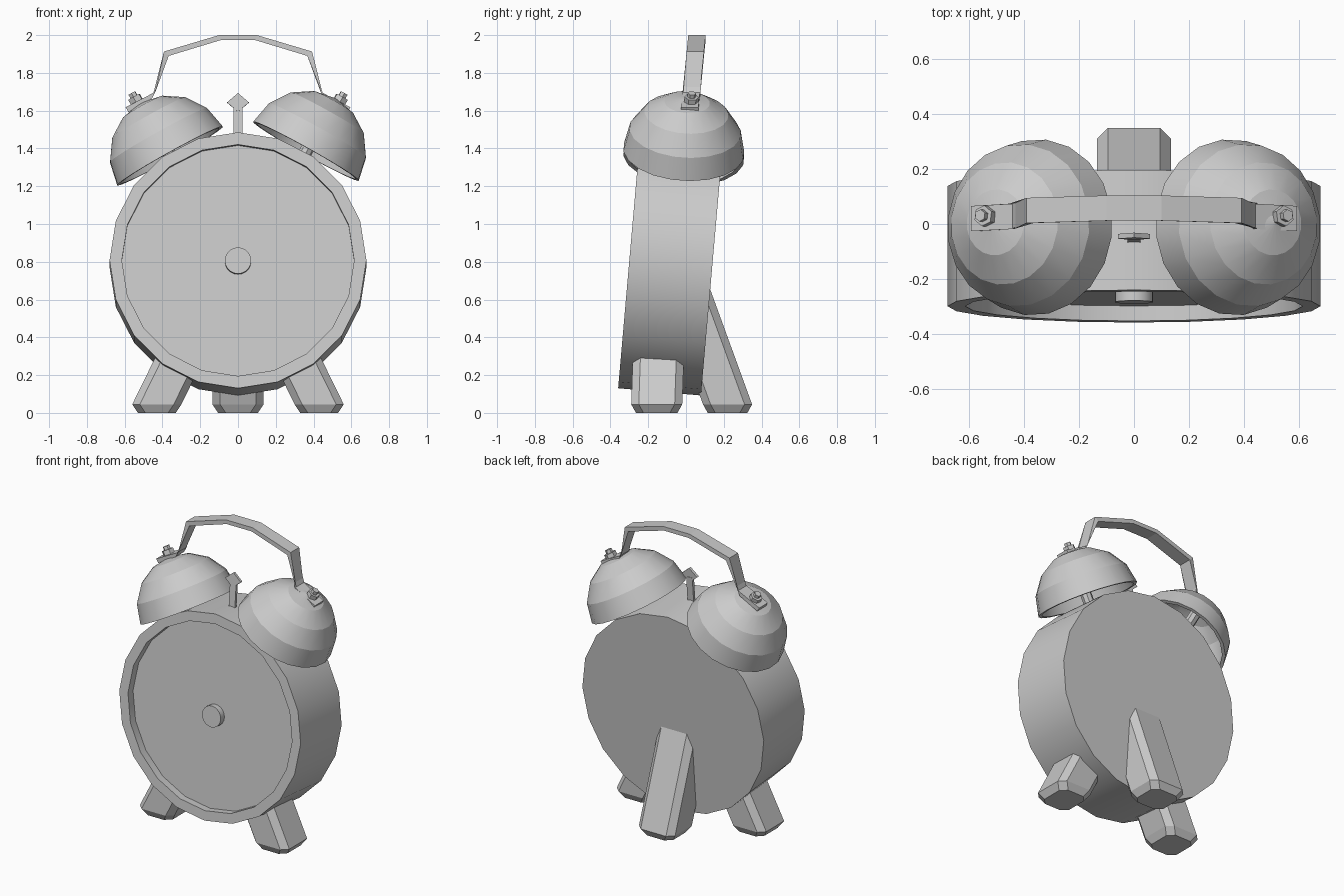
import bpy, bmesh, math
from mathutils import Vector, Matrix

if "Cube" in bpy.data.objects:
    bpy.data.objects.remove(bpy.data.objects["Cube"])

TILT = math.radians(5)
UP = Vector((0, math.sin(TILT), math.cos(TILT)))
FRONT = Vector((0, -math.cos(TILT), math.sin(TILT)))
FACE = Vector((0, -0.30, 0.808))


def finish(name, bm, matrix=Matrix(), smooth=True):
    bmesh.ops.remove_doubles(bm, verts=bm.verts, dist=1e-5)
    bmesh.ops.transform(bm, matrix=matrix, verts=bm.verts)
    bmesh.ops.recalc_face_normals(bm, faces=bm.faces)
    me = bpy.data.meshes.new(name)
    bm.to_mesh(me)
    bm.free()
    ob = bpy.data.objects.new(name, me)
    bpy.context.collection.objects.link(ob)
    if smooth:
        me.polygons.foreach_set("use_smooth", [True] * len(me.polygons))
        me.set_sharp_from_angle(angle=math.radians(21))
    return ob


def loft(bm, rings, caps=True):
    """Join equal-length rings of points with quads."""
    loops = [[bm.verts.new(p) for p in r] for r in rings]
    n = len(loops[0])
    for a, b in zip(loops, loops[1:]):
        for i in range(n):
            j = (i + 1) % n
            bm.faces.new((a[i], a[j], b[j], b[i]))
    if caps:
        bm.faces.new(loops[0])
        bm.faces.new(loops[-1])


def lathe(name, profile, n, origin, axis):
    """Turn (radius, height) points about an axis through origin."""
    bm = bmesh.new()
    rings = [[(r * math.cos(2 * math.pi * i / n), r * math.sin(2 * math.pi * i / n), h)
              for i in range(n)] for r, h in profile]
    loft(bm, rings)
    m = Matrix.Translation(origin) @ axis.to_track_quat('Z', 'Y').to_matrix().to_4x4()
    return finish(name, bm, m)


def leg(name, center, half, shift, height):
    """Leaning leg with chamfered corners and a bevelled sole."""
    def ring(cx, cy, z, hx, hy, c=0.04):
        pts = [(hx, hy - c), (hx - c, hy), (c - hx, hy), (-hx, hy - c),
               (-hx, c - hy), (c - hx, -hy), (hx - c, -hy), (hx, c - hy)]
        return [(cx + x, cy + y, z) for x, y in pts]
    (cx, cy), (hx, hy) = center, half
    bm = bmesh.new()
    loft(bm, [ring(cx, cy, 0, hx - 0.03, hy - 0.025),
              ring(cx, cy, 0.045, hx, hy),
              ring(cx + shift[0], cy + shift[1], height, hx, hy)])
    finish(name, bm, smooth=False)


# Case with recessed dial, and the hub
lathe("case", [(0.68, -0.44), (0.68, 0), (0.615, 0), (0.615, -0.055)], 20, FACE, FRONT)
lathe("dial_hub", [(0.07, -0.06), (0.07, -0.015)], 20, FACE, FRONT)

# Legs
for s, side in ((-1, "left"), (1, "right")):
    leg(side + "_front_leg", (s * 0.43, -0.155), (0.13, 0.135), (-s * 0.14, 0.01), 0.33)
leg("back_leg", (0, 0.22), (0.135, 0.13), (0, -0.235), 0.69)

# Bells with posts and hex bolts
for s, side, z in ((-1, "left", 1.36), (1, "right", 1.385)):
    axis = Vector((s * 0.485, 0.06, 0.87)).normalized()
    center = Vector((s * 0.36, -0.012, z))
    R = 0.322
    outer = [(R * math.cos(math.radians(a)), R * math.sin(math.radians(a)))
             for a in (0, 23, 46, 68, 90)]
    inner = [(r * 0.93, h * 0.93) for r, h in outer]
    bm = bmesh.new()
    n = 20
    loft(bm, [[(r * math.cos(2 * math.pi * i / n), r * math.sin(2 * math.pi * i / n), h)
               for i in range(n)] for r, h in inner[:-1] + [(0.0001, inner[-1][1])]], caps=False)
    loft(bm, [[(r * math.cos(2 * math.pi * i / n), r * math.sin(2 * math.pi * i / n), h)
               for i in range(n)] for r, h in [inner[0]] + outer[:-1] + [(0.0001, R)]], caps=False)
    finish(side + "_bell", bm, Matrix.Translation(center) @
           axis.to_track_quat('Z', 'Y').to_matrix().to_4x4())
    lathe(side + "_bell_post", [(0.035, -0.08), (0.035, 0.31)], 8, center, axis)
    seat = Vector((s * 0.535, 0.028, 1.645))
    lathe(side + "_nut", [(0.038, 0), (0.038, 0.032)], 6, seat, axis)
    lathe(side + "_bolt", [(0.022, 0.03), (0.022, 0.055)], 6, seat, axis)

# Carrying handle: flat strip following a bent path
half = [(0.10, 2.0, 0.093, 1.973), (0.392, 1.913, 0.367, 1.89),
        (0.437, 1.70, 0.455, 1.665), (0.595, 1.618, 0.58, 1.592)]
path = [(-a, b, -c, d) for a, b, c, d in reversed(half)] + half
rings = []
for xo, zo, xi, zi in path:
    y = 0.018 + 0.1 * (zo - 1.6)
    rings.append([(xo, y - 0.046, zo), (xo, y + 0.046, zo),
                  (xi, y + 0.046, zi), (xi, y - 0.046, zi)])
bm = bmesh.new()
loft(bm, rings)
finish("handle", bm, smooth=False)

# Hammer: stem with a diamond head
lean = Matrix.Rotation(-TILT, 4, 'X')


def slab(name, outline, thick, loc):
    bm = bmesh.new()
    loft(bm, [[(x, y, z) for x, z in outline] for y in (-thick / 2, thick / 2)])
    finish(name, bm, Matrix.Translation(loc) @ lean, smooth=False)


slab("hammer_stem", [(-0.023, -0.12), (0.023, -0.12), (0.023, 0.10), (-0.023, 0.10)],
     0.018, (0, -0.052, 1.53))
slab("hammer_head", [(0, -0.05), (0.058, 0), (0, 0.05), (-0.058, 0)],
     0.018, (0, -0.045, 1.643))
